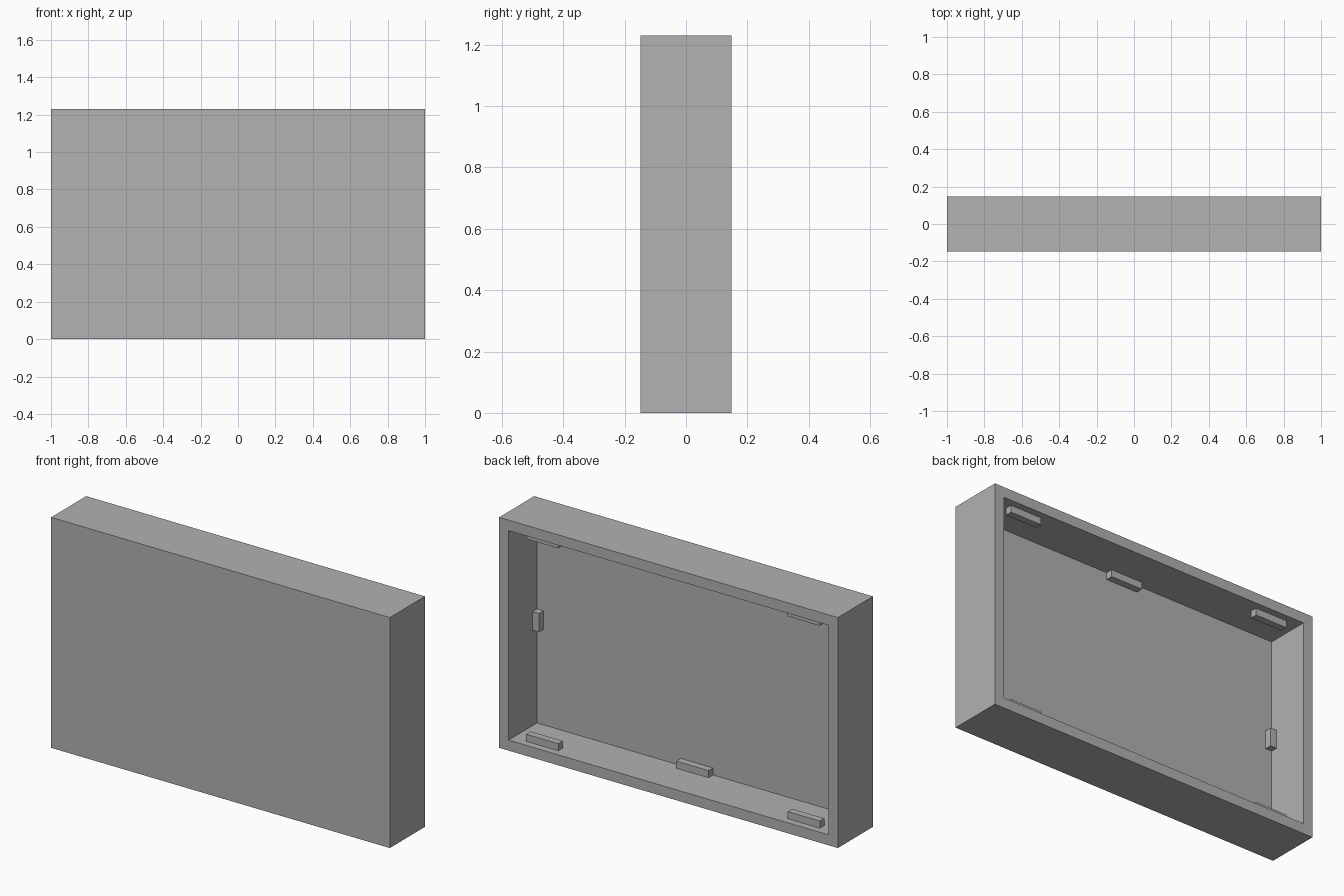
import bpy
import bmesh
from mathutils import Matrix, Vector

if "Cube" in bpy.data.objects:
    bpy.data.objects.remove(bpy.data.objects["Cube"], do_unlink=True)

WIDTH, DEPTH, HEIGHT, WALL = 2.0, 0.296, 1.23, 0.056
TAB = 0.038

grey = bpy.data.materials.new("plain grey")
grey.use_nodes = True
grey.diffuse_color = (0.445, 0.445, 0.445, 1)
grey.node_tree.nodes["Principled BSDF"].inputs["Base Color"].default_value = grey.diffuse_color


def add_object(name, bm):
    mesh = bpy.data.meshes.new(name)
    bm.to_mesh(mesh)
    bm.free()
    mesh.materials.append(grey)
    obj = bpy.data.objects.new(name, mesh)
    bpy.context.collection.objects.link(obj)
    return obj


def box(size, centre):
    bm = bmesh.new()
    matrix = Matrix.Translation(centre) @ Matrix.Diagonal((*size, 1))
    bmesh.ops.create_cube(bm, size=1, matrix=matrix)
    return bm


# Panel shell: a closed front and four walls, hollowed from the back
shell = box((WIDTH, DEPTH, HEIGHT), (0, 0, HEIGHT / 2))
back = max(shell.faces, key=lambda f: f.calc_center_median().y)
bmesh.ops.inset_region(shell, faces=[back], thickness=WALL, use_even_offset=True)
pocket = bmesh.ops.extrude_discrete_faces(shell, faces=[back])["faces"][0]
bmesh.ops.translate(shell, verts=pocket.verts, vec=Vector((0, WALL - DEPTH, 0)))
bmesh.ops.recalc_face_normals(shell, faces=shell.faces)
add_object("panel_shell", shell)

# Retaining tabs: inner ones touch the front plate, corner ones sit near the rim
inner_y = -DEPTH / 2 + WALL + TAB / 2
rim_y = DEPTH / 2 - TAB * 1.5
for level, z in (("bottom", WALL + TAB / 2), ("top", HEIGHT - WALL - TAB / 2)):
    for side, x, y in (("right", -0.772, rim_y), ("middle", 0, inner_y), ("left", 0.772, rim_y)):
        add_object(f"{level}_{side}_tab", box((0.19, TAB, TAB), (x, y, z)))

for side, sign in (("right", -1), ("left", 1)):
    x = sign * (WIDTH / 2 - WALL - TAB / 2)
    add_object(f"{side}_wall_tab", box((TAB, TAB, 0.1), (x, inner_y, HEIGHT / 2)))
